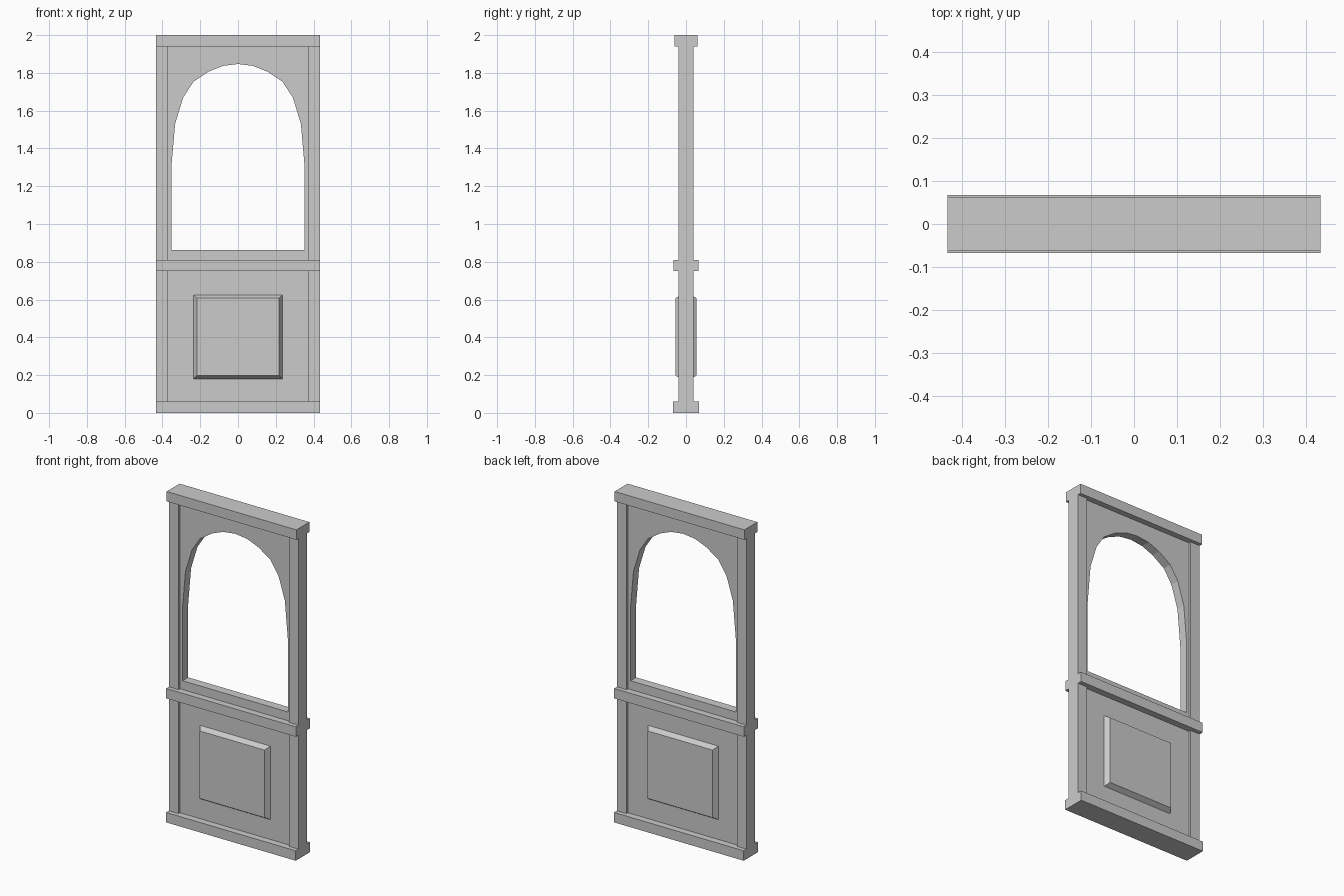
import bpy, bmesh, math

if "Cube" in bpy.data.objects:
    bpy.data.objects.remove(bpy.data.objects["Cube"])

W = 0.434        # half width of the frame
INNER = 0.37     # inner edge of the stiles
PANEL = 0.027    # half thickness of the panels
BOT, MID0, MID1, TOP0, TOP = 0.06, 0.75, 0.81, 1.94, 2.0


def box(name, x0, x1, hy, z0, z1):
    bpy.ops.mesh.primitive_cube_add(size=1, location=((x0 + x1) / 2, 0, (z0 + z1) / 2))
    ob = bpy.context.object
    ob.name = name
    ob.scale = (x1 - x0, 2 * hy, z1 - z0)
    bpy.ops.object.transform_apply(location=False, rotation=False, scale=True)
    return ob


# Horizontal rails
box("bottom_rail", -W, W, 0.068, 0, BOT)
box("middle_rail", -W, W, 0.067, MID0, MID1)
box("top_rail", -W, W, 0.062, TOP0, TOP)

# Upright stiles, lower and upper on each side
for side, x0, x1 in (("left", -W, -INNER), ("right", INNER, W)):
    box(f"{side}_lower_stile", x0, x1, 0.041, BOT, MID0)
    box(f"{side}_upper_stile", x0, x1, 0.041, MID1, TOP0)

# Lower panel
box("lower_panel", -INNER, INNER, PANEL, BOT, MID0)

# Raised fields with sloped borders, front and back
for name, s in (("front_raised_field", -1), ("back_raised_field", 1)):
    bm = bmesh.new()
    rings = []
    for hx, z0, z1, y in ((0.235, 0.18, 0.625, PANEL), (0.217, 0.198, 0.607, 0.056)):
        rings.append([bm.verts.new((x, s * y, z)) for x, z in
                      ((-hx, z0), (hx, z0), (hx, z1), (-hx, z1))])
    base, face = rings
    bm.faces.new(face)
    for i in range(4):
        j = (i + 1) % 4
        bm.faces.new((base[i], base[j], face[j], face[i]))
    bm.faces.new(base[::-1])
    bmesh.ops.recalc_face_normals(bm, faces=bm.faces)
    me = bpy.data.meshes.new(name)
    bm.to_mesh(me)
    bm.free()
    bpy.context.collection.objects.link(bpy.data.objects.new(name, me))

# Upper panel with arched opening, as a filled and extruded profile
half = [(0.353, 0.863), (0.353, 1.30), (0.333, 1.53), (0.29, 1.67),
        (0.236, 1.753), (0.155, 1.807), (0.08, 1.837)]
arch = half + [(0, 1.847)] + [(-x, z) for x, z in reversed(half)]
outer = [(-INNER, MID1), (INNER, MID1), (INNER, TOP0), (-INNER, TOP0)]
cu = bpy.data.curves.new("arched_panel", 'CURVE')
cu.dimensions = '2D'
cu.fill_mode = 'BOTH'
cu.extrude = PANEL
for pts in (outer, arch):
    sp = cu.splines.new('POLY')
    sp.points.add(len(pts) - 1)
    for p, (x, z) in zip(sp.points, pts):
        p.co = (x, z, 0, 1)
    sp.use_cyclic_u = True
panel = bpy.data.objects.new("arched_panel", cu)
panel.rotation_euler.x = math.pi / 2
bpy.context.collection.objects.link(panel)
bpy.ops.object.select_all(action='DESELECT')
panel.select_set(True)
bpy.context.view_layer.objects.active = panel
bpy.ops.object.convert(target='MESH')
for poly in bpy.context.object.data.polygons:
    poly.use_smooth = False
